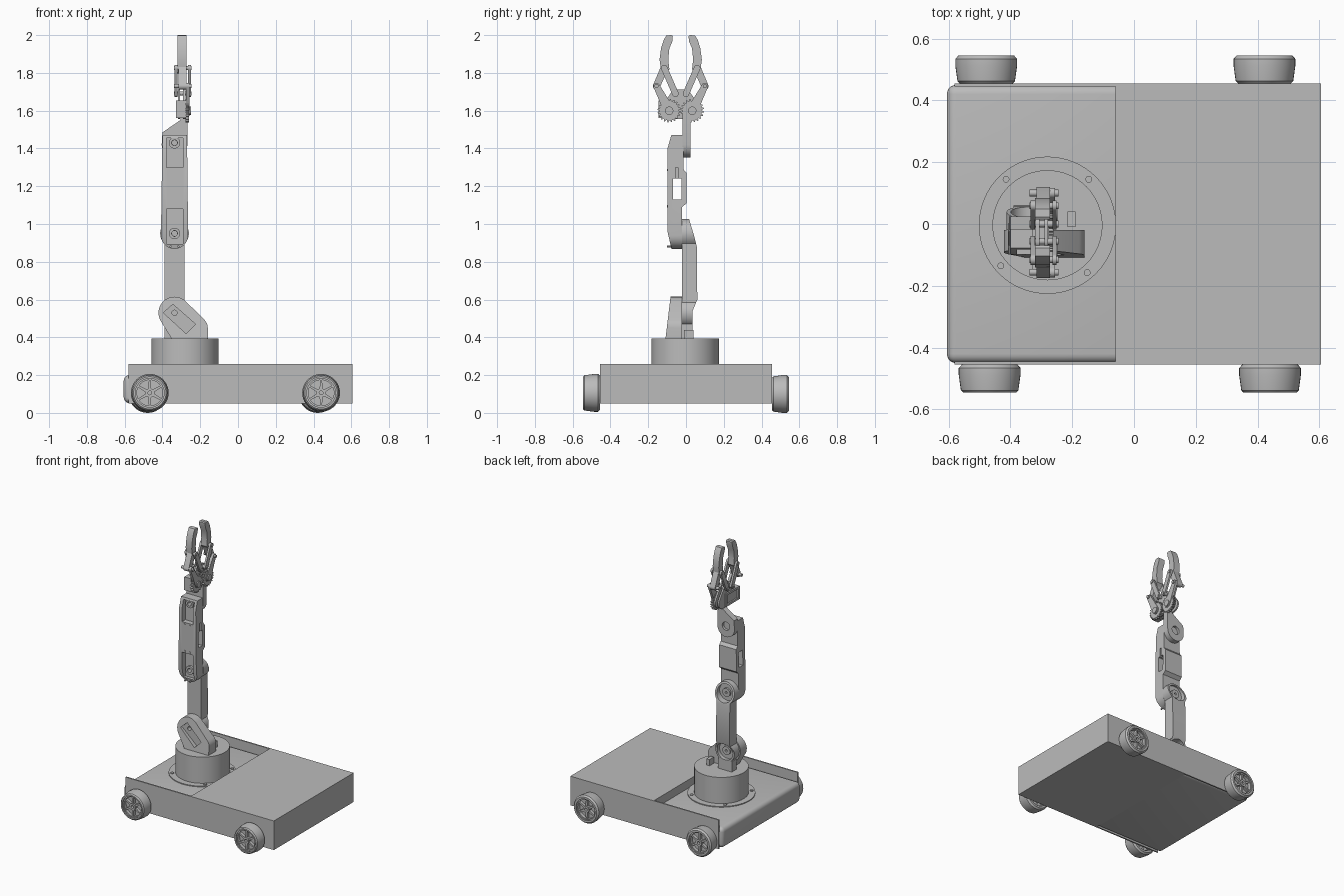
import bpy, bmesh
from math import sin, cos, pi, radians
from mathutils import Vector
from mathutils.geometry import convex_hull_2d

cube = bpy.data.objects.get("Cube")
if cube:
    bpy.data.objects.remove(cube, do_unlink=True)

grey = bpy.data.materials.new("plain_grey")
grey.use_nodes = True
grey.diffuse_color = (0.5, 0.5, 0.5, 1)
grey.node_tree.nodes["Principled BSDF"].inputs["Base Color"].default_value = grey.diffuse_color
parts = []


def finish(name, bm):
    bmesh.ops.recalc_face_normals(bm, faces=bm.faces)
    mesh = bpy.data.meshes.new(name)
    bm.to_mesh(mesh)
    bm.free()
    mesh.materials.append(grey)
    ob = bpy.data.objects.new(name, mesh)
    bpy.context.collection.objects.link(ob)
    parts.append(ob)
    return ob


def prism(name, outline, axis, lo, hi):
    """Extrude a 2D outline along x (y,z), y (x,z) or z (x,y)."""
    place = {"x": lambda a, b, t: (t, a, b), "y": lambda a, b, t: (a, t, b),
             "z": lambda a, b, t: (a, b, t)}[axis]
    bm = bmesh.new()
    face = bm.faces.new([bm.verts.new(place(a, b, lo)) for a, b in outline])
    ext = bmesh.ops.extrude_face_region(bm, geom=[face])
    shift = Vector(place(0, 0, hi - lo))
    bmesh.ops.translate(bm, verts=[v for v in ext["geom"] if isinstance(v, bmesh.types.BMVert)], vec=shift)
    return finish(name, bm)


def arc(a, b, r, start=0, end=360, n=32):
    return [(a + r * cos(radians(start + (end - start) * i / n)),
             b + r * sin(radians(start + (end - start) * i / n))) for i in range(n + (end - start < 360))]


def rect(a0, a1, b0, b1):
    return [(a0, b0), (a1, b0), (a1, b1), (a0, b1)]


def hull(*discs):
    """Outline wrapped around discs given as (a, b, radius)."""
    pts = [p for a, b, r in discs for p in (arc(a, b, r) if r else [(a, b)])]
    return [pts[i] for i in convex_hull_2d(pts)]


def box(name, x0, x1, y0, y1, z0, z1):
    return prism(name, rect(x0, x1, y0, y1), "z", z0, z1)


def modify(ob, kind, **settings):
    mod = ob.modifiers.new(kind.title(), kind)
    for key, value in settings.items():
        setattr(mod, key, value)
    graph = bpy.context.evaluated_depsgraph_get()
    mesh = bpy.data.meshes.new_from_object(ob.evaluated_get(graph))
    ob.modifiers.clear()
    ob.data = mesh


def combine(ob, tool, operation="DIFFERENCE"):
    modify(ob, "BOOLEAN", object=tool, operation=operation, solver="EXACT")
    parts.remove(tool)
    bpy.data.objects.remove(tool, do_unlink=True)


def lathe(name, profile, centre, n=40):
    """Spin a closed (y, radius) profile about the y axis."""
    bm = bmesh.new()
    rings = [[bm.verts.new((centre[0] + r * cos(2 * pi * i / n), centre[1] + y,
                            centre[2] + r * sin(2 * pi * i / n))) for y, r in profile] for i in range(n)]
    m = len(profile)
    for i in range(n):
        a, b = rings[i], rings[(i + 1) % n]
        for j in range(m):
            bm.faces.new((a[j], a[(j + 1) % m], b[(j + 1) % m], b[j]))
    return finish(name, bm)


# Chassis: tall rear block, lower rounded deck, thin side walls
box("main_block", -0.06, 0.605, -0.455, 0.455, 0.05, 0.26)
deck = box("low_deck", -0.605, 0, -0.45, 0.45, 0.052, 0.2)
modify(deck, "BEVEL", width=0.03, segments=5)
for side, name in ((-1, "front_wall"), (1, "back_wall")):
    y = 0.45 * side
    box(name, -0.58, -0.06, y - 0.005, y + 0.005, 0.05, 0.26)

# Wheels with tapered tyres and six spokes
TYRE = [(-0.045, 0.076), (-0.045, 0.086), (-0.038, 0.093), (0.012, 0.1),
        (0.034, 0.1), (0.045, 0.09), (0.045, 0.076)]
for name, x, y, z in (("front_wheel_a", -0.467, -0.5, 0.106), ("front_wheel_b", 0.44, -0.5, 0.106),
                      ("back_wheel_a", -0.478, 0.5, 0.1), ("back_wheel_b", 0.422, 0.5, 0.1)):
    lathe(name + "_tyre", TYRE, (x, y, z))
    lathe(name + "_rim", [(-0.036, 0.068), (-0.036, 0.077), (0.036, 0.077), (0.036, 0.068)], (x, y, z))
    prism(name + "_web", arc(x, z, 0.07), "y", y - 0.012, y + 0.012)
    lathe(name + "_hub", [(-0.04, 0.01), (-0.04, 0.024), (0.04, 0.024), (0.04, 0.01)], (x, y, z))
    for k in range(6):
        c, s = cos(k * pi / 3 + pi / 6), sin(k * pi / 3 + pi / 6)
        prism(name + "_spoke", hull((x + 0.02 * c, z + 0.02 * s, 0.008), (x + 0.069 * c, z + 0.069 * s, 0.005)),
              "y", y - 0.033, y + 0.033)

# Turret on its flange
TX, TY = -0.28, -0.004
prism("turret_flange", arc(TX, TY, 0.222, n=64), "z", 0.19, 0.206)
prism("turret", arc(TX, TY, 0.178, n=64), "z", 0.19, 0.395)
for a in (48, 132, 221, 310):
    prism("flange_screw", arc(TX + 0.2 * cos(radians(a)), TY + 0.2 * sin(radians(a)), 0.011, n=12), "z", 0.2, 0.212)
box("turret_post", -0.215, -0.19, -0.01, 0.04, 0.39, 0.44)
box("turret_yoke", -0.39, -0.28, -0.02, 0.035, 0.39, 0.47)

# Shoulder bracket: slanted rounded plate, thicker at the foot
JX, SHOULDER, ELBOW, WRIST = -0.336, 0.53, 0.95, 1.43
bracket = prism("shoulder_bracket", hull((JX, SHOULDER, 0.085), (-0.22, 0.45, 0.06), (-0.16, 0.39, 0), (-0.35, 0.39, 0)),
                "y", -0.12, -0.02)
combine(bracket, prism("cutter", [(-0.11, 0.38), (0, 0.38), (0, 0.63), (-0.08, 0.63)], "x", -0.5, 0), "INTERSECT")
combine(bracket, prism("cutter", [(-0.395, 0.53), (-0.345, 0.575), (-0.225, 0.47), (-0.275, 0.42)], "y", -0.2, -0.075))
combine(bracket, prism("cutter", arc(JX, SHOULDER, 0.014, n=16), "y", -0.2, -0.04))

# Lower arm link: waisted bar with a cup at each end
link = prism("lower_arm", arc(JX, ELBOW, 0.076, -45, 225) + arc(JX, SHOULDER, 0.076, 135, 405), "y", -0.02, 0.07)
combine(link, prism("cutter", [(-0.03, 0.4), (0.035, 0.4), (0.035, 0.54), (0.06, 0.6), (0.057, 0.88),
                               (0.045, 0.93), (0.015, 1.03), (-0.03, 1.03)], "x", -0.5, 0), "INTERSECT")
for z in (SHOULDER, ELBOW):
    combine(link, prism("cutter", arc(JX, z, 0.062), "y", 0.008, 0.1))
    lathe("joint_horn", [(-0.01, 0.008), (-0.01, 0.03), (0.014, 0.03), (0.014, 0.008)], (JX, 0.008, z))

# Forearm with two servo pockets and a window
forearm = prism("forearm", hull((JX, 0.94, 0.072), (-0.4, 1.47, 0), (-0.27, 1.47, 0)), "y", -0.11, 0.01)
combine(forearm, prism("cutter", [(-0.075, 0.86), (-0.02, 0.86), (-0.02, 1.09), (0.003, 1.11), (0.003, 1.27),
                                  (-0.014, 1.29), (-0.014, 1.48), (-0.075, 1.48), (-0.098, 1.4), (-0.098, 0.96)],
                       "x", -0.5, 0), "INTERSECT")
combine(forearm, box("cutter", -0.5, 0, -0.07, -0.025, 1.13, 1.24))
combine(forearm, box("cutter", -0.3, 0, -0.055, -0.042, 1.22, 1.3))
for z0, z1, joint in ((0.895, 1.08, ELBOW), (1.3, 1.455, WRIST)):
    combine(forearm, box("cutter", -0.378, -0.29, -0.2, -0.06, z0, z1))
    lathe("servo_boss", [(-0.01, 0.015), (-0.01, 0.03), (0.01, 0.03), (0.01, 0.015)], (JX, -0.065, joint))
    combine(forearm, prism("cutter", arc(JX, joint, 0.014, n=16), "y", -0.2, -0.03))
    for z in (z0 - 0.014, z1 + 0.014):
        if z < 1.46:
            for dx in (-0.02, 0.02):
                prism("plate_screw", arc(JX + dx, z, 0.006, n=8), "y", -0.101, -0.08)

# Wrist plate and neck
wrist = prism("wrist_plate", hull((JX, 1.42, 0.068), (-0.4, 1.485, 0), (-0.305, 1.55, 0), (-0.267, 1.55, 0)),
              "y", -0.018, 0.024)
combine(wrist, prism("cutter", arc(JX, WRIST, 0.03), "y", 0.006, 0.1))
box("wrist_neck", -0.305, -0.267, -0.018, 0.024, 1.53, 1.6)

# Gripper base: servo frame and pivot plates
GY, GZ = -0.028, 1.6
frame = box("gripper_servo_frame", -0.328, -0.275, -0.145, 0.01, 1.56, 1.655)
combine(frame, box("cutter", -0.4, -0.295, -0.13, -0.005, 1.575, 1.64))
for x in (-0.29, -0.318):
    prism("gripper_plate", hull((GY - 0.061, GZ, 0.045), (GY + 0.061, GZ, 0.045), (GY - 0.028, 1.69, 0.022),
                                (GY + 0.028, 1.69, 0.022)), "x", x, x + 0.012)

# Mirrored gears, links and curved fingers
FINGER = [(0.05, 2.0), (0.076, 1.998), (0.09, 1.975), (0.104, 1.93), (0.112, 1.87), (0.105, 1.82),
          (0.08, 1.797), (0.06, 1.82), (0.066, 1.87), (0.06, 1.93), (0.043, 1.97), (0.042, 1.995)]
for side, label in ((-1, "front"), (1, "back")):
    def at(d):
        return GY + side * d
    teeth = [(at(0.061) + r * cos(2 * pi * (k + f) / 20), GZ + r * sin(2 * pi * (k + f) / 20))
             for k in range(20) for f, r in ((0, 0.052), (0.3, 0.052), (0.5, 0.062), (0.8, 0.062))]
    prism(label + "_gear", teeth, "x", -0.278, -0.26)
    prism(label + "_gear_hub", arc(at(0.061), GZ, 0.022), "x", -0.29, -0.248)
    prism(label + "_gear_arm", hull((at(0.061), GZ, 0.028), (at(0.128), 1.73, 0.017)), "x", -0.274, -0.256)
    for x in (-0.335, -0.264):
        prism(label + "_inner_link", hull((at(0.028), 1.69, 0.017), (at(0.087), 1.825, 0.017)), "x", x, x + 0.014)
    prism(label + "_finger", [(at(d), z) for d, z in FINGER], "x", -0.32, -0.272)
    prism(label + "_finger_heel", hull((at(0.128), 1.73, 0.019), (at(0.087), 1.825, 0.02)), "x", -0.315, -0.272)
    for d, z in ((0.028, 1.69), (0.087, 1.825), (0.128, 1.73)):
        prism(label + "_pivot_pin", arc(at(d), z, 0.011, n=16), "x", -0.338, -0.245)

# Smooth curved surfaces, keep edges crisp
bpy.ops.object.select_all(action="DESELECT")
for ob in parts:
    ob.select_set(True)
bpy.context.view_layer.objects.active = parts[0]
bpy.ops.object.shade_smooth_by_angle(angle=radians(30))
